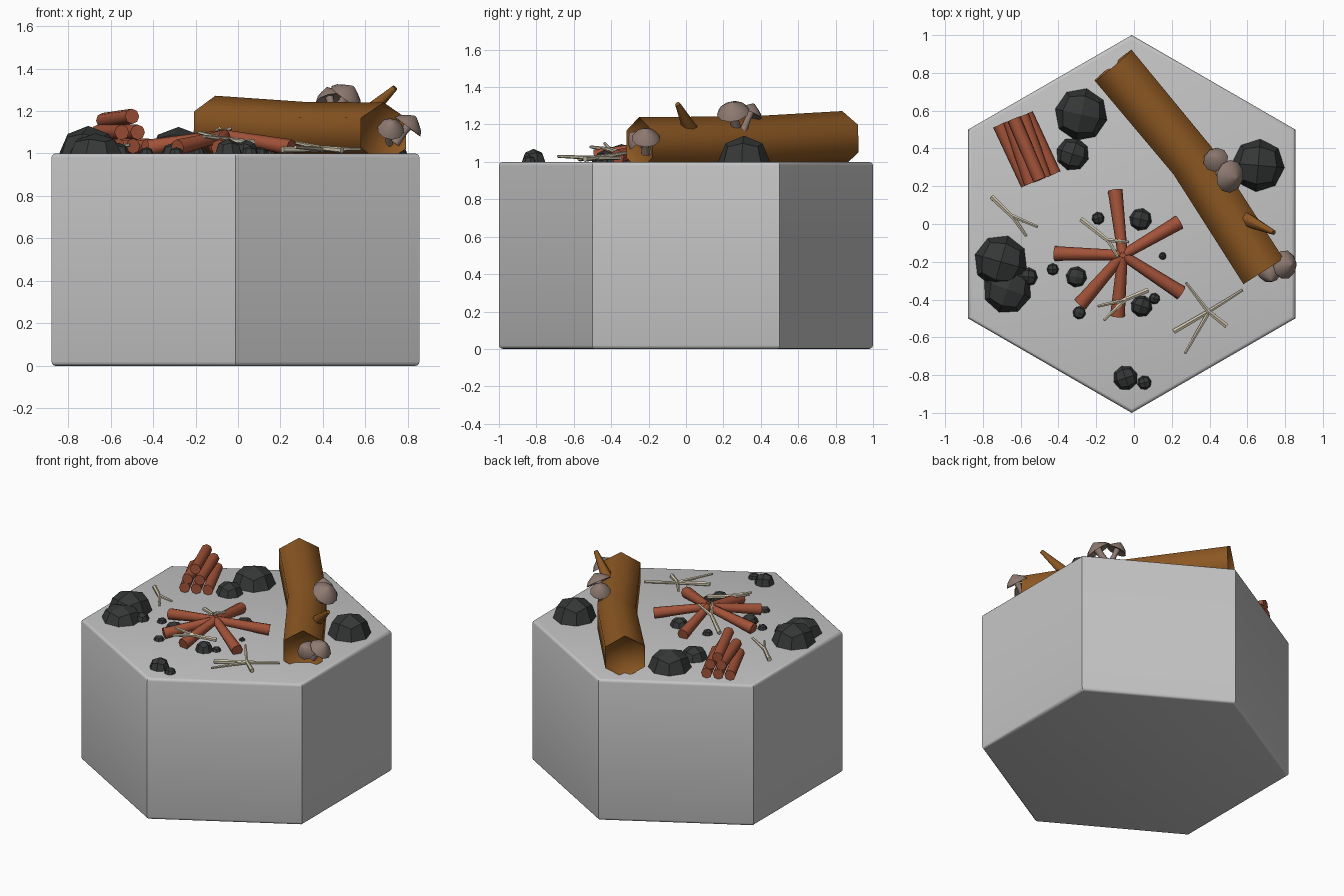
import bpy, bmesh, math, random
from mathutils import Vector, Matrix

if "Cube" in bpy.data.objects:
    bpy.data.objects.remove(bpy.data.objects["Cube"])

random.seed(4)


def material(name, rgb):
    m = bpy.data.materials.new(name)
    m.diffuse_color = (*rgb, 1)
    m.use_nodes = True
    m.node_tree.nodes["Principled BSDF"].inputs["Base Color"].default_value = m.diffuse_color
    return m


STONE = material("pale grey stone", (0.56, 0.56, 0.56))
BARK = material("brown bark", (0.26, 0.095, 0.016))
FIREWOOD = material("red brown firewood", (0.36, 0.085, 0.04))
ROCK = material("dark grey rock", (0.036, 0.038, 0.038))
CAP = material("grey brown mushroom", (0.27, 0.195, 0.165))
TWIG = material("pale twig", (0.60, 0.54, 0.40))


def finish(bm, name, mat, angle=None):
    bmesh.ops.recalc_face_normals(bm, faces=bm.faces)
    me = bpy.data.meshes.new(name)
    bm.to_mesh(me)
    bm.free()
    me.materials.append(mat)
    ob = bpy.data.objects.new(name, me)
    bpy.context.collection.objects.link(ob)
    if angle:
        bpy.ops.object.select_all(action='DESELECT')
        ob.select_set(True)
        bpy.context.view_layer.objects.active = ob
        bpy.ops.object.shade_smooth_by_angle(angle=math.radians(angle))
    return ob


def add_tube(bm, pts, radii, sides, axis=None):
    """Rings of given radii along a path; returns the two end caps."""
    pts = [Vector(p) for p in pts]
    rings = []
    for i, p in enumerate(pts):
        t = axis or (pts[min(i + 1, len(pts) - 1)] - pts[max(i - 1, 0)])
        t = t.normalized()
        side = t.cross(Vector((0, 0, 1))).normalized()
        up = side.cross(t)
        rings.append([bm.verts.new(p + radii[i] * (up * math.cos(a) + side * math.sin(a)))
                      for a in (2 * math.pi * k / sides for k in range(sides))])
    for a, b in zip(rings, rings[1:]):
        for k in range(sides):
            n = (k + 1) % sides
            bm.faces.new((a[k], a[n], b[n], b[k]))
    return [bm.faces.new(rings[0]), bm.faces.new(rings[-1])]


# Hexagonal base tile with softened rims
bm = bmesh.new()
bmesh.ops.create_cone(bm, cap_ends=True, segments=6, radius1=1, radius2=1, depth=1,
                      matrix=Matrix.Translation((-0.012, 0, 0.5)) @ Matrix.Rotation(0, 4, 'Z'))
if max(v.co.y for v in bm.verts) < 0.95:   # keep a point facing front and back
    bmesh.ops.rotate(bm, verts=bm.verts, cent=(-0.012, 0, 0),
                     matrix=Matrix.Rotation(math.pi / 6, 3, 'Z'))
rim = [e for e in bm.edges if abs(e.verts[0].co.z - e.verts[1].co.z) < 0.01]
bmesh.ops.bevel(bm, geom=rim, offset=0.02, segments=3, profile=0.5, affect='EDGES')
finish(bm, "hex_base", STONE, 35)

# Fallen log, bent in the middle, with hollowed ends
bm = bmesh.new()
ends = add_tube(bm, [(-0.11, 0.84, 1.125), (0.31, 0.335, 1.10), (0.685, -0.25, 1.095)],
                [0.147, 0.143, 0.145], 6)
bmesh.ops.recalc_face_normals(bm, faces=bm.faces)
for f in ends:
    bmesh.ops.inset_region(bm, faces=[f], thickness=0.022, depth=0)
    bmesh.ops.translate(bm, verts=f.verts, vec=-0.03 * f.normal)
finish(bm, "fallen_log", BARK, 65)

# Broken branch stub on the log
bm = bmesh.new()
add_tube(bm, [(0.57, 0.035, 1.15), (0.74, -0.045, 1.31)], [0.045, 0.014], 6)
finish(bm, "branch_stub", BARK, 65)

# Mushrooms: cap centre, direction, cap radius
for i, (c, d, r) in enumerate([
        ((0.43, 0.345, 1.265), (-0.25, 0.4, 1), 0.068),
        ((0.515, 0.25, 1.275), (0.6, -0.15, 0.85), 0.088),
        ((0.72, -0.265, 1.12), (0.1, -0.7, 0.65), 0.064),
        ((0.805, -0.215, 1.135), (0.6, 0.02, 0.8), 0.077)]):
    ax = Vector(d).normalized()
    steps = [(-0.11, 0.3), (-0.04, 0.24), (0.0, 0.3), (-0.012, 1.0), (0.012, 0.8),
             (0.032, 0.45), (0.05, 0.08)]
    bm = bmesh.new()
    add_tube(bm, [Vector(c) + ax * h for h, _ in steps], [r * k for _, k in steps], 10, ax)
    finish(bm, f"mushroom_{i + 1}", CAP, 50)

# Rocks: x, y, radius, height above the tile
rocks = [(-0.28, 0.58, 0.14, 0.125), (-0.325, 0.37, 0.088, 0.08), (0.657, 0.31, 0.14, 0.14),
         (-0.705, -0.20, 0.142, 0.13), (-0.67, -0.345, 0.13, 0.095), (-0.56, -0.28, 0.05, 0.05),
         (-0.045, -0.815, 0.066, 0.07), (0.055, -0.84, 0.038, 0.035),
         (-0.19, 0.03, 0.034, 0.035), (0.035, 0.024, 0.06, 0.055), (-0.43, -0.24, 0.032, 0.03),
         (-0.305, -0.28, 0.056, 0.05), (-0.29, -0.47, 0.035, 0.03), (0.04, -0.435, 0.058, 0.065),
         (0.108, -0.395, 0.03, 0.03), (0.152, -0.17, 0.02, 0.02)]
for i, (x, y, r, h) in enumerate(rocks):
    bm = bmesh.new()
    bmesh.ops.create_cube(bm, size=2)
    bmesh.ops.subdivide_edges(bm, edges=bm.edges[:], cuts=1, use_grid_fill=True)
    turn = Matrix.Rotation(random.uniform(-0.4, 0.4), 3, 'Z')
    for v in bm.verts:
        n = turn @ v.co.normalized()
        v.co = (x + r * n.x, y + r * n.y, 1 + h * n.z)
    finish(bm, f"rock_{i + 1}", ROCK)

# Campfire logs leaning together
centre = Vector((-0.06, -0.165, 1.085))
for i, (x, y) in enumerate([(-0.10, 0.178), (0.24, 0.01), (0.25, -0.365),
                            (-0.088, -0.488), (-0.285, -0.425), (-0.42, -0.156)]):
    foot = Vector((x, y, 1.027))
    bm = bmesh.new()
    add_tube(bm, [foot, centre + (centre - foot) * 0.05], [0.039, 0.026], 8)
    finish(bm, f"campfire_log_{i + 1}", FIREWOOD, 50)

# Stacked firewood: rows of three, two and one
axis = Vector((0.37, -0.93, 0))
across = Vector((0.93, 0.37, 0))
for row in range(3):
    for k in range(3 - row):
        mid = Vector((-0.567, 0.395, 1.035 + 0.065 * row)) + across * 0.077 * (k - (2 - row) / 2)
        d = Matrix.Rotation(random.uniform(-0.09, 0.09), 3, 'Z') @ axis * 0.175
        if row == 2:
            d.z = 0.01
        bm = bmesh.new()
        add_tube(bm, [mid - d, mid + d], [0.036, 0.036], 8)
        finish(bm, f"stacked_log_{row + 1}_{k + 1}", FIREWOOD, 50)

# Forked twigs: each is a list of strokes from thick to thin end
twigs = {
    "left_twig": [[(-0.755, 0.145, 1.015), (-0.64, 0.035, 1.02), (-0.57, -0.065, 1.015)],
                  [(-0.65, 0.045, 1.02), (-0.51, -0.015, 1.04)]],
    "back_fire_twig": [[(-0.28, 0.025, 1.03), (-0.135, -0.09, 1.075), (-0.085, -0.175, 1.12)],
                       [(-0.14, -0.085, 1.075), (-0.03, -0.095, 1.12)]],
    "front_fire_twig": [[(0.075, -0.35, 1.05), (-0.06, -0.405, 1.065), (-0.19, -0.435, 1.10)],
                        [(-0.04, -0.395, 1.065), (-0.16, -0.51, 1.08)]],
    "right_twig": [[(0.21, -0.57, 1.018), (0.40, -0.46, 1.02), (0.575, -0.35, 1.02)],
                   [(0.49, -0.54, 1.015), (0.39, -0.46, 1.025), (0.275, -0.31, 1.05)],
                   [(0.40, -0.46, 1.02), (0.27, -0.685, 1.03)]],
}
for name, strokes in twigs.items():
    bm = bmesh.new()
    for s in strokes:
        add_tube(bm, s, [0.015, 0.012, 0.008] if len(s) == 3 else [0.012, 0.008], 6)
    finish(bm, name, TWIG)
